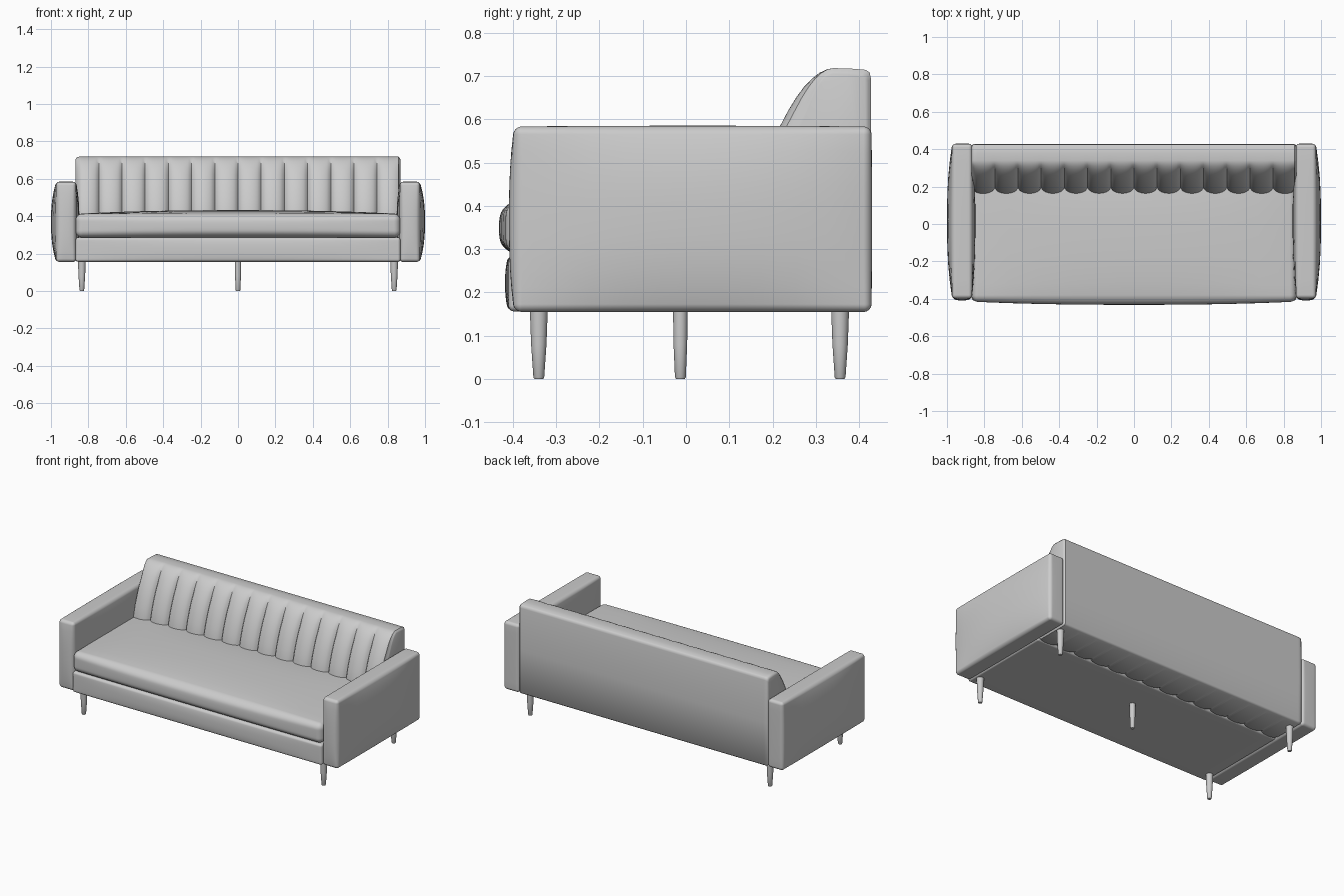
import bpy, bmesh, math

if "Cube" in bpy.data.objects:
    bpy.data.objects.remove(bpy.data.objects["Cube"])

fabric = bpy.data.materials.new("grey_fabric")
fabric.diffuse_color = (0.6, 0.6, 0.6, 1)
fabric.use_nodes = True
fabric.node_tree.nodes["Principled BSDF"].inputs["Base Color"].default_value = fabric.diffuse_color


def finish(bm, name, angle=45):
    bmesh.ops.recalc_face_normals(bm, faces=bm.faces)
    me = bpy.data.meshes.new(name)
    bm.to_mesh(me)
    bm.free()
    me.materials.append(fabric)
    ob = bpy.data.objects.new(name, me)
    bpy.context.collection.objects.link(ob)
    bpy.ops.object.select_all(action='DESELECT')
    ob.select_set(True)
    bpy.context.view_layer.objects.active = ob
    bpy.ops.object.shade_smooth_by_angle(angle=math.radians(angle))
    return ob


def soft_box(name, lo, hi, r, bulge):
    """Rounded box; bulge = ((low side, high side) for x, y, z) outward swelling."""
    n, k = 18, 4
    bm = bmesh.new()
    bmesh.ops.create_cube(bm, size=2)
    bmesh.ops.subdivide_edges(bm, edges=bm.edges[:], cuts=n - 1, use_grid_fill=True)

    def spread(t, a, b):
        i = (t + 1) / 2 * n
        if i < k:
            return a + r * (1 - math.tan(math.pi / 4 * (1 - i / k)))
        if i > n - k:
            return b - r * (1 - math.tan(math.pi / 4 * (1 - (n - i) / k)))
        return a + r + (b - a - 2 * r) * (i - k) / (n - 2 * k)

    for v in bm.verts:
        p = [spread(v.co[a], lo[a], hi[a]) for a in range(3)]
        q = [min(max(p[a], lo[a] + r), hi[a] - r) for a in range(3)]
        d = [p[a] - q[a] for a in range(3)]
        m = math.sqrt(sum(c * c for c in d)) or 1
        p = [q[a] + r * d[a] / m for a in range(3)]
        u = [(2 * p[a] - lo[a] - hi[a]) / (hi[a] - lo[a]) for a in range(3)]
        for a in range(3):
            w = 1.0
            for b in range(3):
                if b != a:
                    w *= max(0, 1 - abs(u[b]) ** 2.5)
            p[a] += w * (bulge[a][1] if u[a] > 0 else -bulge[a][0])
        v.co = p
    return finish(bm, name)


# arms, swollen on the outside, inside and front
for side, label in ((1, "right"), (-1, "left")):
    x0, x1 = sorted((side * 0.866, side * 0.972))
    swell = (0.018, 0.028) if side > 0 else (0.028, 0.018)
    soft_box(label + "_arm", (x0, -0.397, 0.155), (x1, 0.428, 0.583), 0.018,
             (swell, (0.012, 0.002), (0, 0.002)))

# base rail and seat cushion
soft_box("base", (-0.868, -0.41, 0.156), (0.868, 0.2, 0.286), 0.014,
         ((0, 0), (0.008, 0), (0, 0)))
soft_box("seat_cushion", (-0.868, -0.415, 0.286), (0.868, 0.26, 0.412), 0.035,
         ((0, 0), (0.017, 0), (0, 0.02)))

# channelled back: (y, z, channel depth weight) profile swept along x
profile = [(0.427, 0.165, 0), (0.428, 0.43, 0), (0.427, 0.695, 0), (0.424, 0.708, 0),
           (0.415, 0.714, 0), (0.38, 0.717, 0), (0.34, 0.718, 0), (0.325, 0.715, 0.1),
           (0.308, 0.707, 0.3), (0.29, 0.693, 0.5), (0.272, 0.674, 0.7),
           (0.255, 0.651, 0.85), (0.236, 0.62, 1), (0.215, 0.58, 1), (0.195, 0.53, 1),
           (0.178, 0.48, 1), (0.165, 0.43, 1), (0.158, 0.38, 1), (0.16, 0.28, 1),
           (0.175, 0.2, 1), (0.19, 0.165, 1), (0.2, 0.157, 1), (0.418, 0.156, 0)]
channels, steps, half = 14, 12, 0.868
columns = [(-half, 1, 0.014), (-half + 0.003, 0.9, 0.007), (-half + 0.009, 0.7, 0.002)]
for c in range(channels):
    for s in range(steps):
        t = -1 + 2 * s / steps
        x = -half + 2 * half * (c + (t + 1) / 2) / channels
        if x > -half + 0.012:
            columns.append((x, 1 - math.sqrt(1 - 0.97 * t * t), 0))
columns += [(-x, s, i) for x, s, i in reversed(columns[:3])]

bm = bmesh.new()
rings = []
for x, s, inset in columns:
    ring = []
    for y, z, w in profile:
        y += 0.036 * s * w
        # end columns shrink towards the middle for rounded ends
        y += (0.32 - y) / 0.13 * inset
        z += (0.44 - z) / 0.28 * inset
        ring.append(bm.verts.new((x, y, z)))
    rings.append(ring)
count = len(profile)
for a, b in zip(rings, rings[1:]):
    for i in range(count):
        j = (i + 1) % count
        bm.faces.new((a[i], a[j], b[j], b[i]))
bm.faces.new(rings[0])
bm.faces.new(rings[-1])
finish(bm, "channelled_back", 50)

# tapered legs: four corners and one in the centre
legs = [("front_right_leg", 0.835, -0.34), ("front_left_leg", -0.835, -0.34),
        ("back_right_leg", 0.835, 0.356), ("back_left_leg", -0.835, 0.356),
        ("centre_leg", 0, -0.013)]
for name, x, y in legs:
    bm = bmesh.new()
    loops = []
    top = 0.021 if x else 0.017
    for z, r in ((0, 0.010), (0.004, 0.0125), (0.08, (0.0125 + top) / 2 + 0.001), (0.17, top)):
        loops.append([bm.verts.new((x + r * math.cos(a * math.pi / 12),
                                    y + r * math.sin(a * math.pi / 12), z)) for a in range(24)])
    for a, b in zip(loops, loops[1:]):
        for i in range(24):
            j = (i + 1) % 24
            bm.faces.new((a[i], a[j], b[j], b[i]))
    bm.faces.new(loops[0])
    bm.faces.new(loops[-1])
    finish(bm, name)
